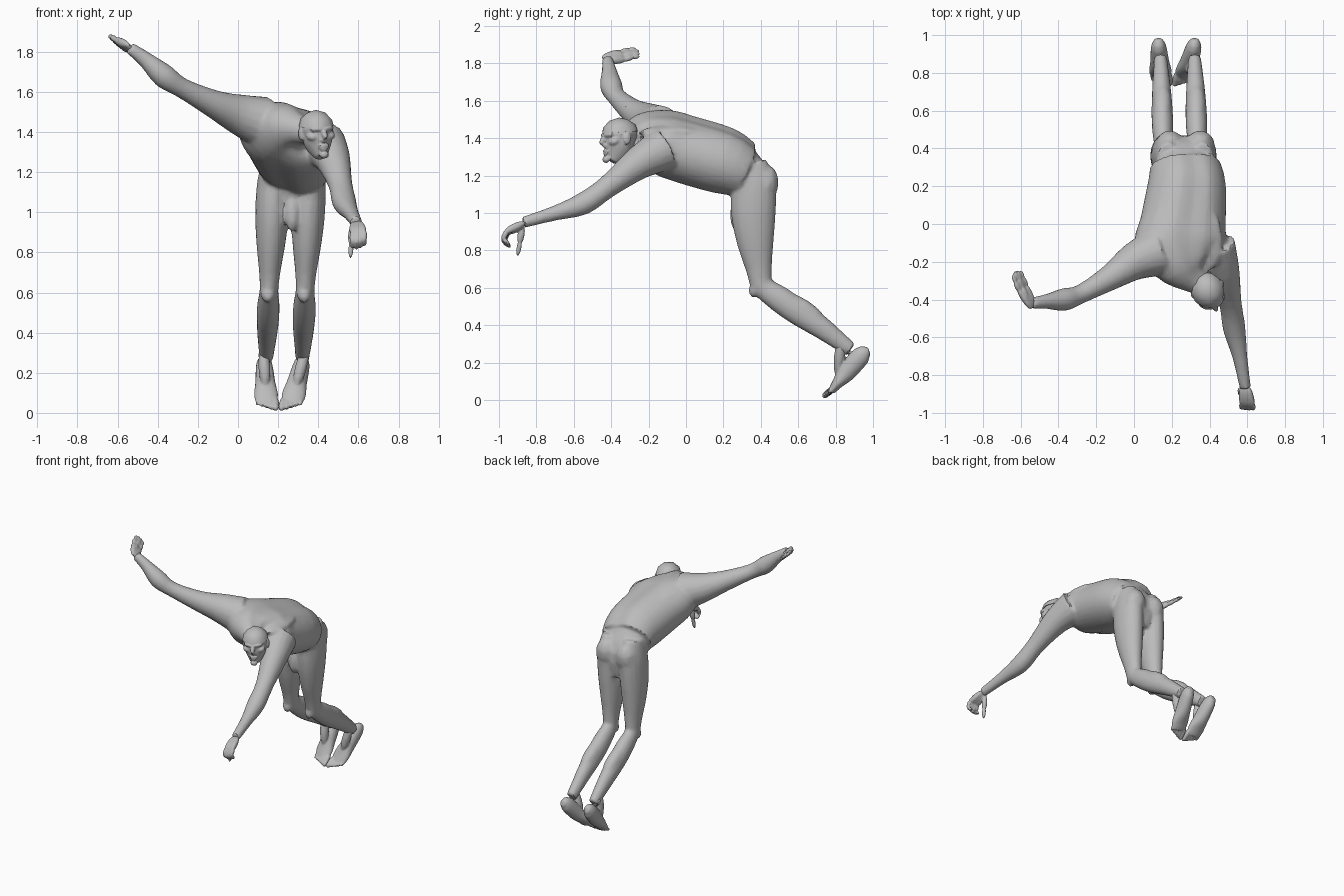
import bpy, bmesh, math
from mathutils import Vector, Matrix, Euler

cube = bpy.data.objects.get("Cube")
if cube:
    bpy.data.objects.remove(cube)

shade = (.5, .5, .5, 1)
grey = bpy.data.materials.new("stone grey")
grey.use_nodes = True
grey.diffuse_color = shade
grey.node_tree.nodes["Principled BSDF"].inputs["Base Color"].default_value = shade


def spline(before, start, end, after, t):
    """Smooth blend from start to end with the neighbours' slopes."""
    slope_in, slope_out = (end - before) / 2, (after - start) / 2
    rise = end - start
    return start + t * (slope_in + t * (3 * rise - 2 * slope_in - slope_out
                                        + t * (slope_in + slope_out - 2 * rise)))


def loft(bm, stations, sides=18, across=(1, 0, 0), groove=0, steps=3):
    """Tube through stations of x, y, z, half width and optional half depth."""
    last = len(stations) - 1
    points = []
    for i in range(last):
        near = (stations[max(i - 1, 0)], stations[i], stations[i + 1], stations[min(i + 2, last)])
        for k in range(steps):
            points.append([spline(*values, k / steps) for values in zip(*near)])
    points.append(list(stations[last]))
    centres = [Vector(p[:3]) for p in points]
    rings = []
    for i, point in enumerate(points):
        ahead = centres[min(i + 1, len(centres) - 1)]
        behind = centres[max(i - 1, 0)]
        along = (ahead - behind).normalized()
        side = Vector(across)
        side = (side - along * side.dot(along)).normalized()
        up = along.cross(side)
        ring = []
        for k in range(sides):
            angle = math.tau * k / sides
            width = point[3] * math.cos(angle)
            depth = point[-1] * math.sin(angle) * (1 - groove * abs(math.sin(angle)) ** 30)
            ring.append(bm.verts.new(centres[i] + side * width + up * depth))
        rings.append(ring)
    for ring, following in zip(rings, rings[1:]):
        for k in range(sides):
            j = (k + 1) % sides
            bm.faces.new((ring[k], ring[j], following[j], following[k]))
    bm.faces.new(reversed(rings[0]))
    bm.faces.new(rings[-1])


def muscle(bm, start, end, radius, flat=1.0):
    """Ellipsoid spanning start to end."""
    start, end = Vector(start), Vector(end)
    length = end - start
    turn = length.to_track_quat('Z', 'Y').to_matrix().to_4x4()
    size = Matrix.Diagonal((radius, radius * flat, length.length / 2, 1))
    place = Matrix.Translation((start + end) / 2) @ turn @ size
    bmesh.ops.create_icosphere(bm, subdivisions=2, radius=1, matrix=place)


def finish(name, bm):
    """Turn the bmesh into a named, shaded object."""
    bmesh.ops.recalc_face_normals(bm, faces=bm.faces)
    mesh = bpy.data.meshes.new(name)
    bm.to_mesh(mesh)
    bm.free()
    part = bpy.data.objects.new(name, mesh)
    bpy.context.collection.objects.link(part)
    mesh.materials.append(grey)
    shade_part(part)
    return part


def shade_part(part):
    bpy.ops.object.select_all(action='DESELECT')
    part.select_set(True)
    bpy.context.view_layer.objects.active = part
    bpy.ops.object.shade_smooth_by_angle(angle=math.radians(30))


def fuse(part, voxel, passes):
    """Merge overlapping shapes into one lightly faceted skin."""
    remesh = part.modifiers.new("fuse", 'REMESH')
    remesh.mode = 'VOXEL'
    remesh.voxel_size = voxel
    soften = part.modifiers.new("soften", 'SMOOTH')
    soften.factor = .5
    soften.iterations = passes
    facet = part.modifiers.new("facet", 'DECIMATE')
    facet.ratio = .3
    graph = bpy.context.evaluated_depsgraph_get()
    part.data = bpy.data.meshes.new_from_object(part.evaluated_get(graph))
    part.modifiers.clear()
    part.data.materials.clear()
    part.data.materials.append(grey)
    shade_part(part)


body = bmesh.new()
# Torso and neck, rolled so the right shoulder is higher
loft(body, [(.27, .31, 1.23, .19, .15), (.28, .2, 1.28, .21, .18), (.26, 0, 1.34, .23, .18),
            (.25, -.12, 1.38, .25, .17), (.27, -.22, 1.41, .17, .13), (.31, -.28, 1.41, .09, .08),
            (.38, -.33, 1.39, .06, .06)], sides=36, across=(1, 0, -.3), groove=.1)
# Pelvis
loft(body, [(.27, .36, 1, .1, .09), (.27, .35, 1.15, .16, .12), (.27, .27, 1.3, .15, .1)])
muscle(body, (.27, .28, 1.1), (.27, .27, .9), .04)
# Shoulder blades
muscle(body, (.15, -.25, 1.51), (.15, .1, 1.47), .08, .5)
muscle(body, (.4, -.25, 1.43), (.38, .1, 1.43), .08, .5)
# Right arm reaching out and up
loft(body, [(.12, -.15, 1.45, .13), (0, -.2, 1.49, .1), (-.12, -.28, 1.54, .07), (-.28, -.37, 1.62, .05),
            (-.37, -.4, 1.68, .06), (-.46, -.41, 1.76, .04), (-.54, -.42, 1.82, .03)], across=(0, 1, 0))
# Left arm reaching forward and down
loft(body, [(.42, -.12, 1.34, .12), (.47, -.25, 1.27, .09), (.51, -.42, 1.14, .06), (.53, -.55, 1.05, .06),
            (.56, -.7, 1, .04), (.59, -.87, .95, .03)])

# Legs: y, z and depth of each station; width and x follow from the height
leg = [(.34, 1.27, .09), (.36, 1.15, .12), (.36, 1, .12), (.37, .85, .1), (.39, .7, .07), (.41, .61, .06),
       (.5, .54, .07), (.6, .47, .07), (.72, .39, .06), (.8, .33, .05), (.88, .27, .04)]
for side in (-1, 1):
    loft(body, [(.22 + .04 * z + side * .09, y, z, depth * (.9 - .2 * z), depth) for y, z, depth in leg])
    hip = .27 + side * .08
    calf = .24 + side * .09
    muscle(body, (hip, .44, 1.26), (hip, .39, 1.04), .08)
    muscle(body, (calf, .41, .66), (calf, .35, .55), .04)
    muscle(body, (calf, .5, .57), (calf, .75, .41), .05)
fuse(finish("body", body), .011, 3)


def foot_point(side, y, z, shift=0):
    """Feet lean together towards the toes, so x follows from the height."""
    return Vector((.2 + z / 10 + side * (.055 + .16 * z) + shift, y, z))


# Feet pointing down, with five toes
for side, name in ((-1, "right_foot"), (1, "left_foot")):
    foot = bmesh.new()
    sole = [(.98, .26, .02, .02), (.94, .24, .04, .05), (.86, .15, .05, .05), (.81, .09, .06, .03),
            (.78, .05, .05, .02)]
    loft(foot, [(*foot_point(side, y, z), width, depth) for y, z, width, depth in sole])
    muscle(foot, foot_point(side, .83, .33), foot_point(side, .81, .12), .03)
    muscle(foot, foot_point(side, .86, .3, -.025), foot_point(side, .86, .25, .025), .02)
    for toe in range(5):
        shift = side * .022 * (toe - 2)
        thickness = .019 - .002 * toe
        knuckle = foot_point(side, .81, .08, shift)
        tip = foot_point(side, .73 + toe * .007, .015 + toe * .006, shift)
        muscle(foot, knuckle, tip, thickness)
        muscle(foot, knuckle.lerp(tip, .6), tip, thickness * .9)
    fuse(finish(name, foot), .006, 1)


def hand(name, wrist, knuckle, across, bend, curl, thumb):
    """Palm, four two-jointed fingers and a thumb."""
    bm = bmesh.new()
    wrist, knuckle, across, bend, curl, thumb = map(Vector, (wrist, knuckle, across, bend, curl, thumb))
    across.normalize()
    palm = knuckle - wrist
    for finger in range(4):
        offset = across * (finger - 1.5) * .02
        reach = 1 - .1 * abs(finger - 1.3)
        base = knuckle + offset
        middle = base + bend * reach
        tip = middle + curl * reach
        muscle(bm, wrist + offset / 2 - palm / 4, base + palm / 5, .018, 1.2)
        for start, end, radius in ((base, middle, .015), (middle, tip, .012)):
            overlap = (end - start) / 5
            muscle(bm, start - overlap, end + overlap, radius)
    root = wrist - across * .02
    joint = root.lerp(thumb, .55)
    muscle(bm, root, joint.lerp(thumb, .2), .019)
    muscle(bm, joint.lerp(root, .2), thumb, .013)
    fuse(finish(name, bm), .005, 1)


hand("right_hand", wrist=(-.545, -.425, 1.825), knuckle=(-.59, -.34, 1.84), across=(.5, .3, -.5),
     bend=(-.02, .05, .015), curl=(-.015, .04, .005), thumb=(-.62, -.26, 1.86))
hand("left_hand", wrist=(.59, -.875, .94), knuckle=(.6, -.955, .9), across=(1, -.1, .15),
     bend=(0, -.025, -.05), curl=(0, .035, -.03), thumb=(.56, -.9, .77))

# Head, built facing forward and then turned into place
turn = Matrix.Translation((.39, -.35, 1.4)) @ Euler((.06, -.06, .4)).to_matrix().to_4x4()
skull_top = .107
head = bmesh.new()
muscle(head, (0, 0, -.07), (0, 0, skull_top), .084, 1.15)
loft(head, [(0, -.06, -.12, .03, .03), (0, -.04, -.09, .05, .06), (0, -.02, -.05, .07, .08),
            (0, 0, .02, .08, .09)])
muscle(head, (0, -.09, .02), (0, -.12, -.03), .015)
for height, half, radius in ((-.034, .02, .014), (-.063, .03, .01), (-.077, .025, .01), (-.108, .025, .02)):
    muscle(head, (-half, -.093, height), (half, -.093, height), radius)
for side in (-1, 1):
    brow, cheek, ear = side * .065, side * .07, side * .082
    muscle(head, (0, -.1, .022), (brow, -.07, .022), .013)
    muscle(head, (cheek / 2, -.085, -.022), (cheek, -.04, -.012), .02)
    muscle(head, (ear, .01, .028), (ear, 0, -.04), .011, 2)
head.transform(turn)
fuse(finish("head", head), .006, 2)

# Tight cap: the top of a slightly larger skull
cap = bmesh.new()
muscle(cap, (0, 0, -.07), (0, 0, skull_top + .004), .089, 1.15)
bmesh.ops.bisect_plane(cap, geom=cap.verts[:] + cap.edges[:] + cap.faces[:], plane_co=(0, 0, .03),
                       plane_no=(0, 0, 1), clear_inner=True)
bmesh.ops.holes_fill(cap, edges=cap.edges)
cap.transform(turn)
finish("cap", cap)
